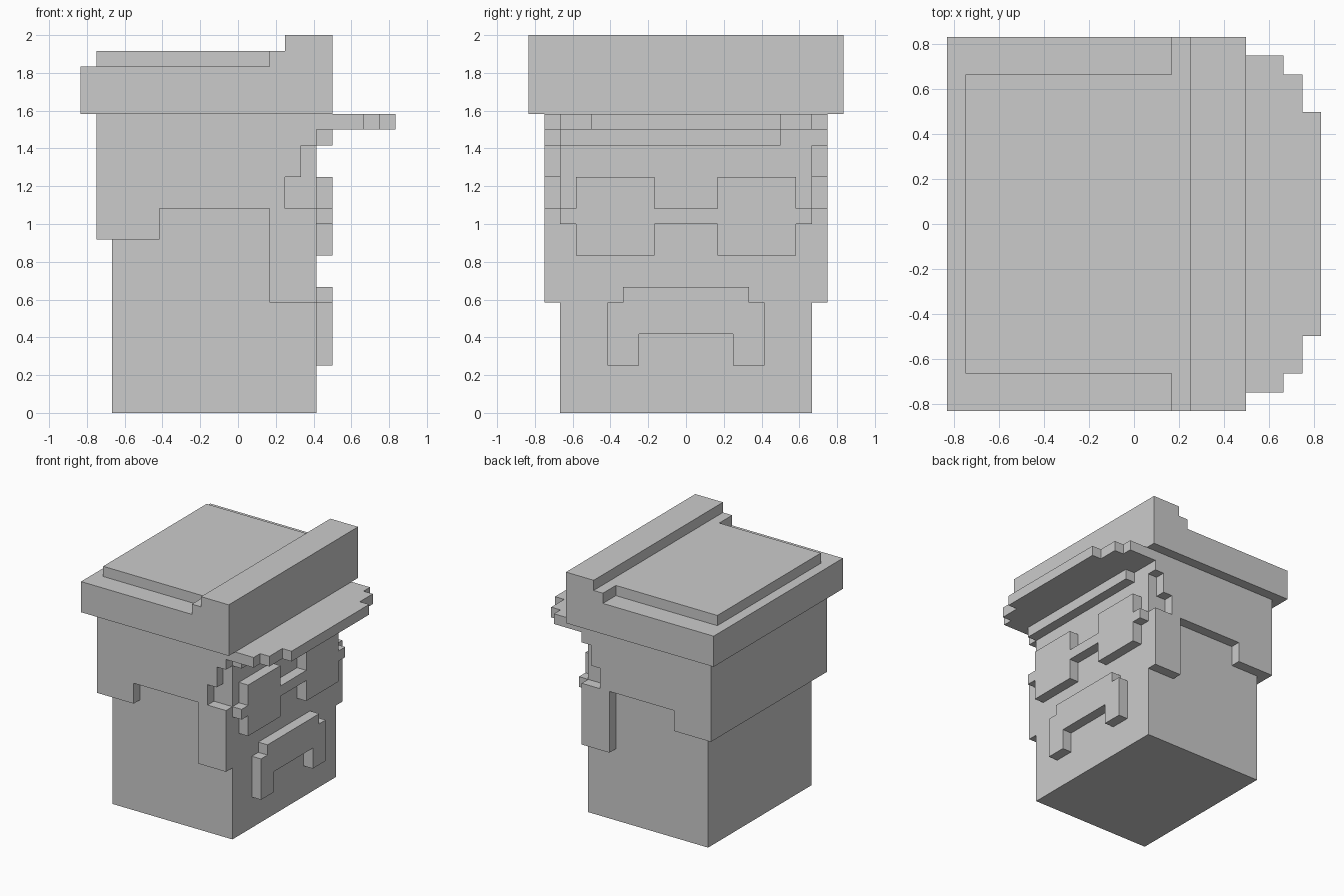
import bpy, bmesh

if "Cube" in bpy.data.objects:
    bpy.data.objects.remove(bpy.data.objects["Cube"])

U = 1 / 12  # one block of the model's cubic grid

# Where a 2D profile point (a, b) at depth d lands for each extrusion axis
PLACE = {
    'x': lambda a, b, d: (d * U, a * U, b * U),
    'y': lambda a, b, d: (a * U, d * U, b * U),
    'z': lambda a, b, d: (a * U, b * U, d * U),
}


def prism(name, profile, axis, lo, hi):
    """Extrude a profile, in grid units, along an axis from lo to hi."""
    bm = bmesh.new()
    near = [bm.verts.new(PLACE[axis](a, b, lo)) for a, b in profile]
    far = [bm.verts.new(PLACE[axis](a, b, hi)) for a, b in profile]
    bm.faces.new(near)
    bm.faces.new(far)
    n = len(near)
    for i in range(n):
        j = (i + 1) % n
        bm.faces.new((near[i], near[j], far[j], far[i]))
    bmesh.ops.recalc_face_normals(bm, faces=bm.faces)
    mesh = bpy.data.meshes.new(name)
    bm.to_mesh(mesh)
    bm.free()
    obj = bpy.data.objects.new(name, mesh)
    bpy.context.collection.objects.link(obj)
    return obj


def box(name, x0, x1, y0, y1, z0, z1):
    return prism(name, [(x0, y0), (x1, y0), (x1, y1), (x0, y1)], 'z', z0, z1)


def mirrored(half):
    """Complete a half profile across its first coordinate."""
    return half + [(-a, b) for a, b in reversed(half)]


# Head
box("head", -8, 5, -8, 8, 0, 19)

# Hair: back slab and two stepped side panels with sideburns
box("hair_back", -9, -8, -8, 8, 11, 19)
side = [(-9, 11), (-5, 11), (-5, 13), (2, 13), (2, 7), (5, 7), (5, 13),
        (3, 13), (3, 15), (4, 15), (4, 17), (5, 17), (5, 19), (-9, 19)]
prism("hair_side_front", side, 'y', -9, -8)
prism("hair_side_back", side, 'y', 8, 9)
box("hair_fringe", 5, 6, -8, 6, 17, 18)

# Glasses: two lenses, bridge and short arms
prism("glasses", mirrored([(2, 13), (2, 15), (7, 15), (7, 13), (8, 13),
                           (8, 12), (7, 12), (7, 10), (2, 10), (2, 12)]),
      'x', 5, 6)

# Moustache
prism("moustache", mirrored([(4, 8), (4, 7), (5, 7), (5, 3), (3, 3), (3, 5)]),
      'x', 5, 6)

# Cap: base, crown panel, raised front and stepped peak
box("cap_base", -10, 6, -10, 10, 19, 22)
box("cap_crown", -9, 2, -8, 8, 22, 23)
prism("cap_front", [(2, 22), (6, 22), (6, 24), (3, 24), (3, 23), (2, 23)],
      'y', -10, 10)
peak = [(5, 9), (8, 9), (8, 8), (9, 8), (9, 6), (10, 6)]
prism("cap_peak", peak + [(x, -y) for x, y in reversed(peak)], 'z', 18, 19)
